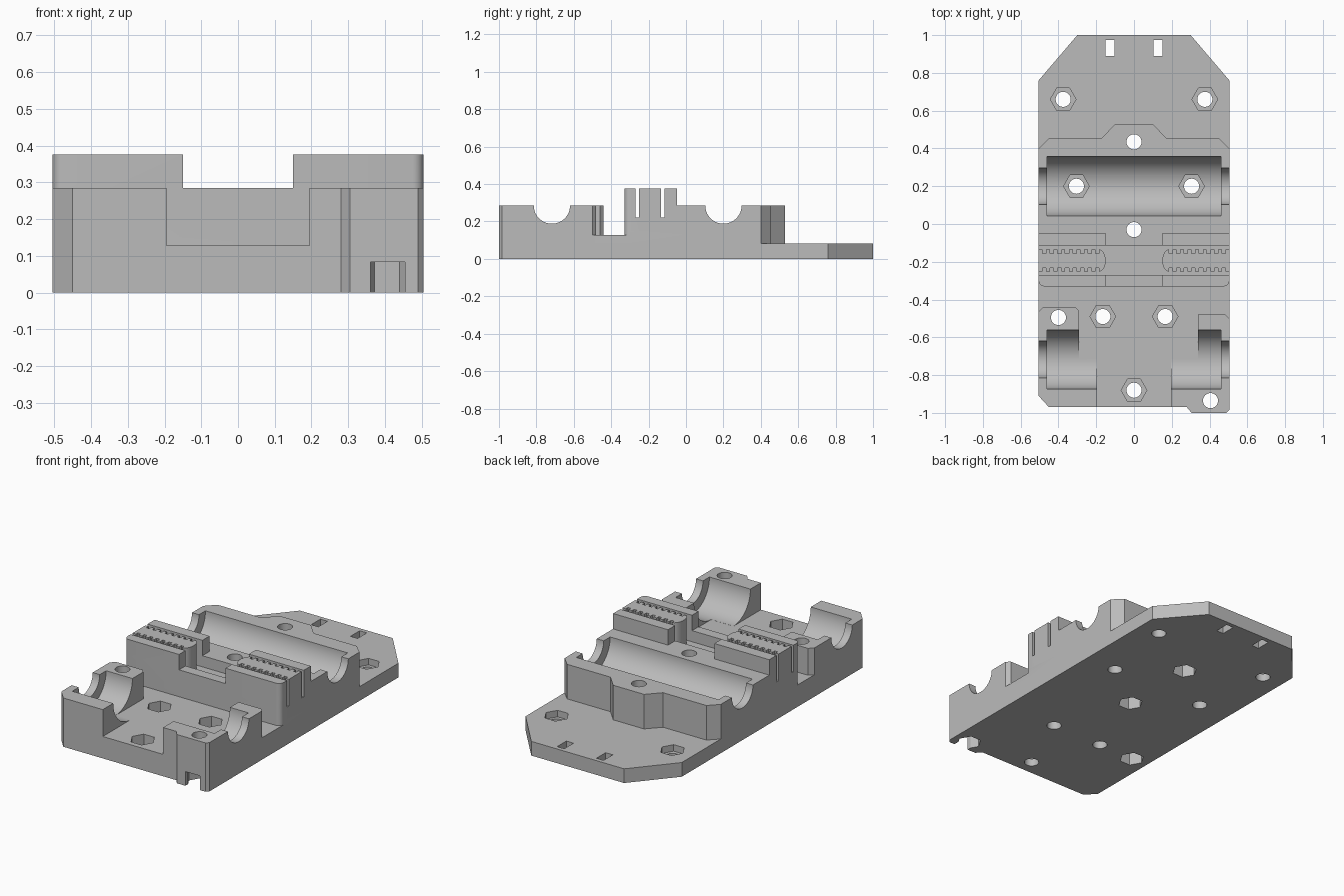
import bpy, bmesh, math

if "Cube" in bpy.data.objects:
    bpy.data.objects.remove(bpy.data.objects["Cube"], do_unlink=True)

grey = bpy.data.materials.new("light_grey_plastic")
grey.use_nodes = True
grey.diffuse_color = (0.5, 0.5, 0.5, 1)
grey.node_tree.nodes["Principled BSDF"].inputs["Base Color"].default_value = (0.5, 0.5, 0.5, 1)

W = 0.505                  # half width
FLOOR, DECK, TOP = 0.128, 0.285, 0.375
ROD_Y = (-0.717, 0.2)      # front and rear bearing axes


def prism(name, pts, lo, hi, along_x=False):
    """Extrude an outline along z, or a (y, z) outline along x."""
    bm = bmesh.new()
    place = (lambda p, h: (h, p[0], p[1])) if along_x else (lambda p, h: (p[0], p[1], h))
    face = bm.faces.new([bm.verts.new(place(p, lo)) for p in pts])
    new = bmesh.ops.extrude_face_region(bm, geom=[face])["geom"]
    shift = (hi - lo, 0, 0) if along_x else (0, 0, hi - lo)
    bmesh.ops.translate(bm, vec=shift, verts=[g for g in new if isinstance(g, bmesh.types.BMVert)])
    bmesh.ops.recalc_face_normals(bm, faces=bm.faces)
    mesh = bpy.data.meshes.new(name)
    bm.to_mesh(mesh)
    bm.free()
    mesh.materials.append(grey)
    obj = bpy.data.objects.new(name, mesh)
    bpy.context.collection.objects.link(obj)
    return obj


def ring(x, y, r, n):
    return [(x + r * math.cos(math.tau * i / n), y + r * math.sin(math.tau * i / n)) for i in range(n)]


def rect(x0, x1, y0, y1):
    return [(x0, y0), (x1, y0), (x1, y1), (x0, y1)]


def mirrored(half):
    """Close a right-hand outline with its mirror image."""
    return half + [(-x, y) for x, y in reversed(half)]


def combine(target, other, operation):
    mod = target.modifiers.new(operation.lower(), "BOOLEAN")
    mod.operation, mod.solver, mod.object = operation, "EXACT", other
    bpy.ops.object.select_all(action="DESELECT")
    target.select_set(True)
    bpy.context.view_layer.objects.active = target
    bpy.ops.object.modifier_apply(modifier=mod.name)
    bpy.data.objects.remove(other, do_unlink=True)


def add(pts, lo, hi):
    combine(body, prism("part", pts, lo, hi), "UNION")


def cut(pts, lo, hi, along_x=False):
    combine(body, prism("cutter", pts, lo, hi, along_x), "DIFFERENCE")


# Base plate with clipped rear corners and a front tab
front = [(W, -0.985), (0.49, -1), (0.305, -1), (0.28, -0.97), (-0.45, -0.97), (-W, -0.91)]
body = prism("carriage_body", [(-W, 0.76), (-0.3, 1), (0.3, 1), (W, 0.76)] + front, 0, 0.083)

# Raised floor
add([(-W, 0), (W, 0)] + front, 0, FLOOR)

# Rear bearing block with rounded front corners
R = 0.03
corner = [(W - R + R * math.sin(a), -0.33 + R - R * math.cos(a))
          for a in [math.pi / 2 * i / 6 for i in range(7)]]
add(mirrored(corner + [(W, 0.4), (0.45, 0.455), (0.17, 0.455), (0.1, 0.53)]), 0, DECK)

# Front bearing blocks, each with a step on the inner side
add([(-0.195, -0.97), (-0.195, ROD_Y[0]), (-0.29, ROD_Y[0]), (-0.29, -0.46), (-0.31, -0.44),
     (-0.48, -0.44), (-W, -0.465), (-W, -0.91), (-0.45, -0.97)], 0, DECK)
add(front[:4] + [(0.195, -0.97), (0.195, ROD_Y[0]), (0.34, ROD_Y[0]), (0.34, -0.48),
                 (0.485, -0.48), (W, -0.5)], 0, DECK)

# Belt clamps
for s in (-1, 1):
    outline = [(0.15, -0.33)] + corner + [(W, -0.048), (0.15, -0.048)]
    add([(s * x, y) for x, y in outline], 0.15, TOP)
cut(rect(-0.6, 0.6, -0.27, -0.114), 0.22, 0.5)

# Toothed belt islands with rounded inner ends
MID, HALF, PITCH = -0.1935, 0.0585, 0.04
edge = []
for i in range(8):
    x = W - i * PITCH
    edge += [(x, HALF), (x - 0.021, HALF), (x - 0.021, HALF - 0.02), (x - PITCH, HALF - 0.02)]
edge += [(0.185 - 0.035 * math.sin(a), HALF * math.cos(a))
         for a in [math.pi / 2 * i / 8 for i in range(8)]]
outline = edge + [(0.15, 0)] + [(x, -y) for x, y in reversed(edge)]
for s in (-1, 1):
    add([(s * x, MID + y) for x, y in outline], 0.15, TOP)

# Bearing cradles and rod grooves
for y in ROD_Y:
    cut(ring(y, DECK, 0.1565, 96), -0.46, 0.46, True)
    cut(ring(y, DECK, 0.097, 64), -0.6, 0.6, True)

# Screw holes with nut pockets from above or from below
above = [(0.375, 0.66), (-0.375, 0.66), (0.305, 0.2), (-0.305, 0.2),
         (0.165, -0.49), (-0.165, -0.49), (0, -0.88)]
below = [(0, 0.435), (0, -0.03), (-0.4, -0.495), (0.405, -0.935)]
for x, y in above + below:
    cut(ring(x, y, 0.04, 32), -0.1, 0.5)
for x, y in above:
    cut(ring(x, y, 0.068, 6), 0.045, 0.5)
for x, y in below:
    cut(ring(x, y, 0.068, 6), -0.1, 0.083)

# Front opening of the tab nut pocket
cut(rect(0.36, 0.455, -1.1, -0.945), -0.1, 0.083)

# Cable tie slots
for s in (-1, 1):
    cut(rect(s * 0.127 - 0.023, s * 0.127 + 0.023, 0.89, 0.975), -0.1, 0.2)

bpy.ops.object.select_all(action="DESELECT")
body.select_set(True)
bpy.context.view_layer.objects.active = body
bpy.ops.object.shade_smooth_by_angle(angle=math.radians(25))
